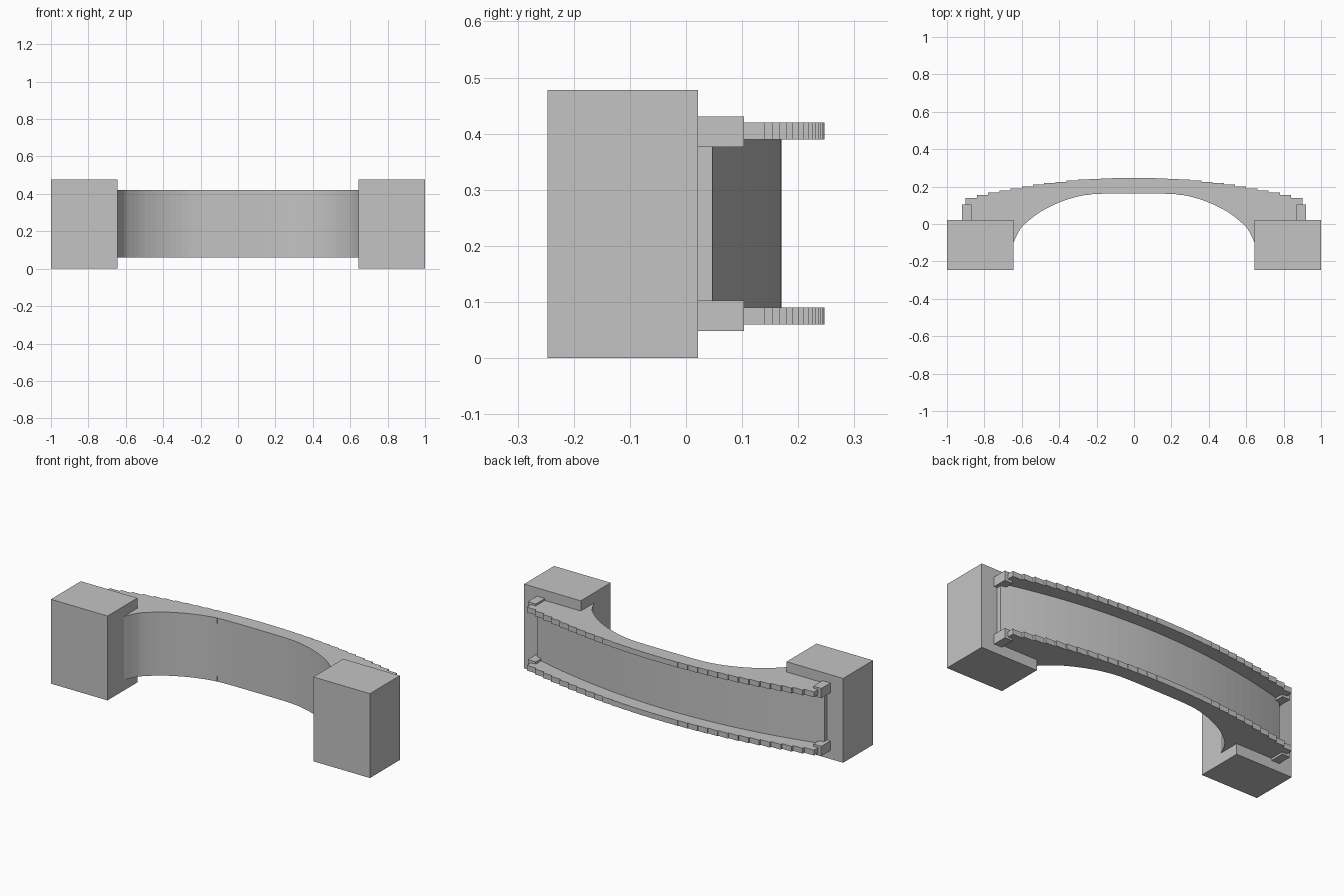
import bpy, bmesh

if "Cube" in bpy.data.objects:
    bpy.data.objects.remove(bpy.data.objects["Cube"], do_unlink=True)

stone = bpy.data.materials.new("grey stone")
stone.use_nodes = True
GREY = (0.55, 0.55, 0.55, 1)
stone.diffuse_color = GREY
stone.node_tree.nodes["Principled BSDF"].inputs["Base Color"].default_value = GREY


def finish(name, bm):
    bmesh.ops.recalc_face_normals(bm, faces=bm.faces)
    mesh = bpy.data.meshes.new(name)
    bm.to_mesh(mesh)
    bm.free()
    mesh.materials.append(stone)
    obj = bpy.data.objects.new(name, mesh)
    bpy.context.collection.objects.link(obj)
    return obj


def add_box(bm, lo, hi):
    verts = bmesh.ops.create_cube(bm, size=1)["verts"]
    for v in verts:
        for i in range(3):
            v.co[i] = hi[i] if v.co[i] > 0 else lo[i]


def box(name, lo, hi):
    bm = bmesh.new()
    add_box(bm, lo, hi)
    return finish(name, bm)


def deck(x):
    return 0.17 - 0.152 * x * x


def spline(points, steps):
    """Smooth curve through the points."""
    pts = [points[0]] + points + [points[-1]]
    out = []
    for a, b, c, d in zip(pts, pts[1:], pts[2:], pts[3:]):
        for k in range(steps):
            t = k / steps
            out.append(tuple(0.5 * (2 * q + (r - p) * t + (2 * p - 5 * q + 4 * r - s) * t * t
                                    + (3 * q - p - 3 * r + s) * t ** 3)
                             for p, q, r, s in zip(a, b, c, d)))
    return out + [points[-1]]


Z_LOW, Z_HIGH = 0.06, 0.42
BLOCKS = 30
HALF = 0.90
STEP = 2 * HALF / BLOCKS

# Arch body: curved deck outside, rounded opening inside
inner = spline([(0, 0.163), (0.2, 0.161), (0.3, 0.147), (0.4, 0.115), (0.5, 0.065),
                (0.57, 0.012), (0.61, -0.03), (0.645, -0.1)], 3)
road = [(-HALF + i * STEP, deck(-HALF + i * STEP)) for i in range(BLOCKS + 1)]
foot = [(HALF, 0.0), (0.66, 0.0), (0.66, -0.1)]
outline = road + foot + inner[:0:-1] + [(-x, y) for x, y in inner + foot[::-1]]
bm = bmesh.new()
face = bm.faces.new([bm.verts.new((x, y, Z_LOW)) for x, y in outline])
side = bmesh.ops.extrude_face_region(bm, geom=[face])
bmesh.ops.translate(bm, vec=(0, 0, Z_HIGH - Z_LOW),
                    verts=[g for g in side["geom"] if isinstance(g, bmesh.types.BMVert)])
finish("arch_body", bm)

# Parapets: rows of stepped blocks along both edges of the deck
for name, z in (("lower_parapet", Z_LOW), ("upper_parapet", Z_HIGH - 0.03)):
    bm = bmesh.new()
    for i in range(BLOCKS):
        x = -HALF + i * STEP
        mid = x + STEP / 2
        base = deck(max(abs(x), abs(x + STEP)))
        add_box(bm, (x, base, z), (x + STEP, 0.247 - 0.141 * mid * mid, z + 0.03))
    finish(name, bm)

# Abutments and the end posts of the parapets
for label, s in (("left", 1), ("right", -1)):
    xs = sorted((s * 0.645, s))
    box(label + "_abutment", (xs[0], -0.247, 0), (xs[1], 0.021, 0.478))
    xs = sorted((s * 0.87, s * 0.92))
    for level, z in (("lower", 0.048), ("upper", 0.376)):
        box(f"{label}_{level}_post", (xs[0], 0.01, z), (xs[1], 0.103, z + 0.055))
